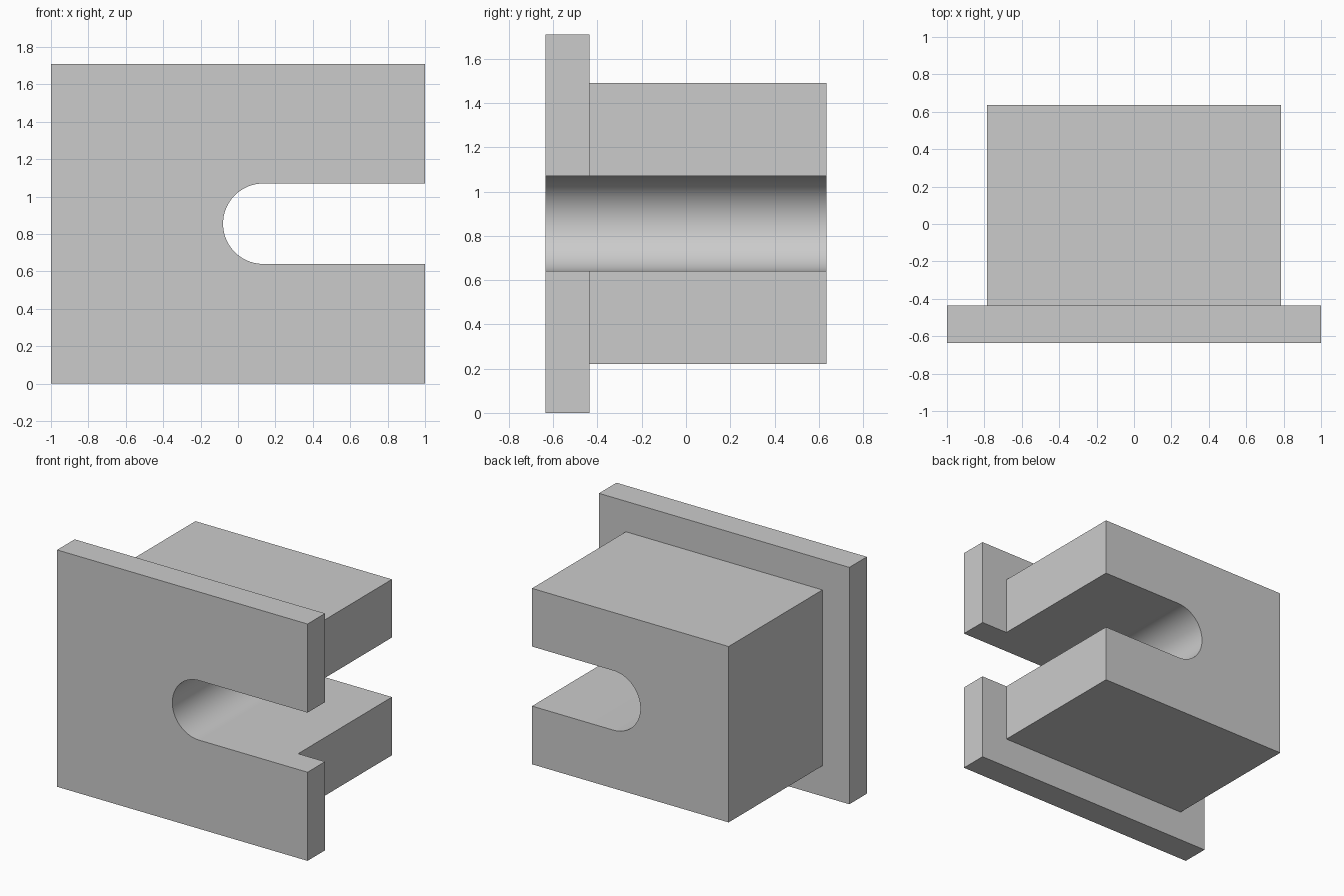
import bpy
import math
import bmesh

cube = bpy.data.objects.get("Cube")
if cube:
    bpy.data.objects.remove(cube, do_unlink=True)

grey = bpy.data.materials.new("plain grey")
grey.use_nodes = True
colour = (0.6, 0.6, 0.6, 1)
grey.diffuse_color = colour
grey.node_tree.nodes["Principled BSDF"].inputs["Base Color"].default_value = colour


def extrude_profile(name, points, y0, y1):
    """Extrude an outline in the x-z plane from y0 to y1."""
    bm = bmesh.new()
    face = bm.faces.new([bm.verts.new((x, y0, z)) for x, z in points])
    ext = bmesh.ops.extrude_face_region(bm, geom=[face])["geom"]
    verts = [v for v in ext if isinstance(v, bmesh.types.BMVert)]
    bmesh.ops.translate(bm, verts=verts, vec=(0, y1 - y0, 0))
    bmesh.ops.recalc_face_normals(bm, faces=bm.faces)
    mesh = bpy.data.meshes.new(name)
    bm.to_mesh(mesh)
    bm.free()
    mesh.materials.append(grey)
    obj = bpy.data.objects.new(name, mesh)
    bpy.context.collection.objects.link(obj)
    return obj


def rectangle(half_width, bottom, top):
    return [(-half_width, bottom), (half_width, bottom),
            (half_width, top), (-half_width, top)]


def combine(target, tool, operation):
    """Apply a boolean and remove the tool object."""
    mod = target.modifiers.new(operation.title(), "BOOLEAN")
    mod.operation = operation
    mod.solver = "EXACT"
    mod.object = tool
    bpy.context.view_layer.objects.active = target
    bpy.ops.object.modifier_apply(modifier=mod.name)
    bpy.data.objects.remove(tool, do_unlink=True)


# Front plate with a smaller block behind it
body = extrude_profile("slotted_flange_block", rectangle(1, 0, 1.71), -0.635, -0.435)
block = extrude_profile("rear_block", rectangle(0.785, 0.22, 1.49), -0.535, 0.635)
combine(body, block, "UNION")

# Round-ended slot, open towards +x
centre_x, centre_z, radius, steps = 0.135, 0.855, 0.215, 48
arc = [math.pi / 2 + math.pi * i / steps for i in range(steps + 1)]
outline = [(centre_x + radius * math.cos(a), centre_z + radius * math.sin(a)) for a in arc]
outline += [(1.2, centre_z - radius), (1.2, centre_z + radius)]
slot = extrude_profile("slot_cutter", outline, -0.8, 0.8)
slot.hide_render = True
combine(body, slot, "DIFFERENCE")

# Smooth slot end, sharp edges elsewhere
for obj in bpy.context.selected_objects:
    obj.select_set(False)
body.select_set(True)
bpy.context.view_layer.objects.active = body
bpy.ops.object.shade_smooth_by_angle(angle=math.radians(30))
